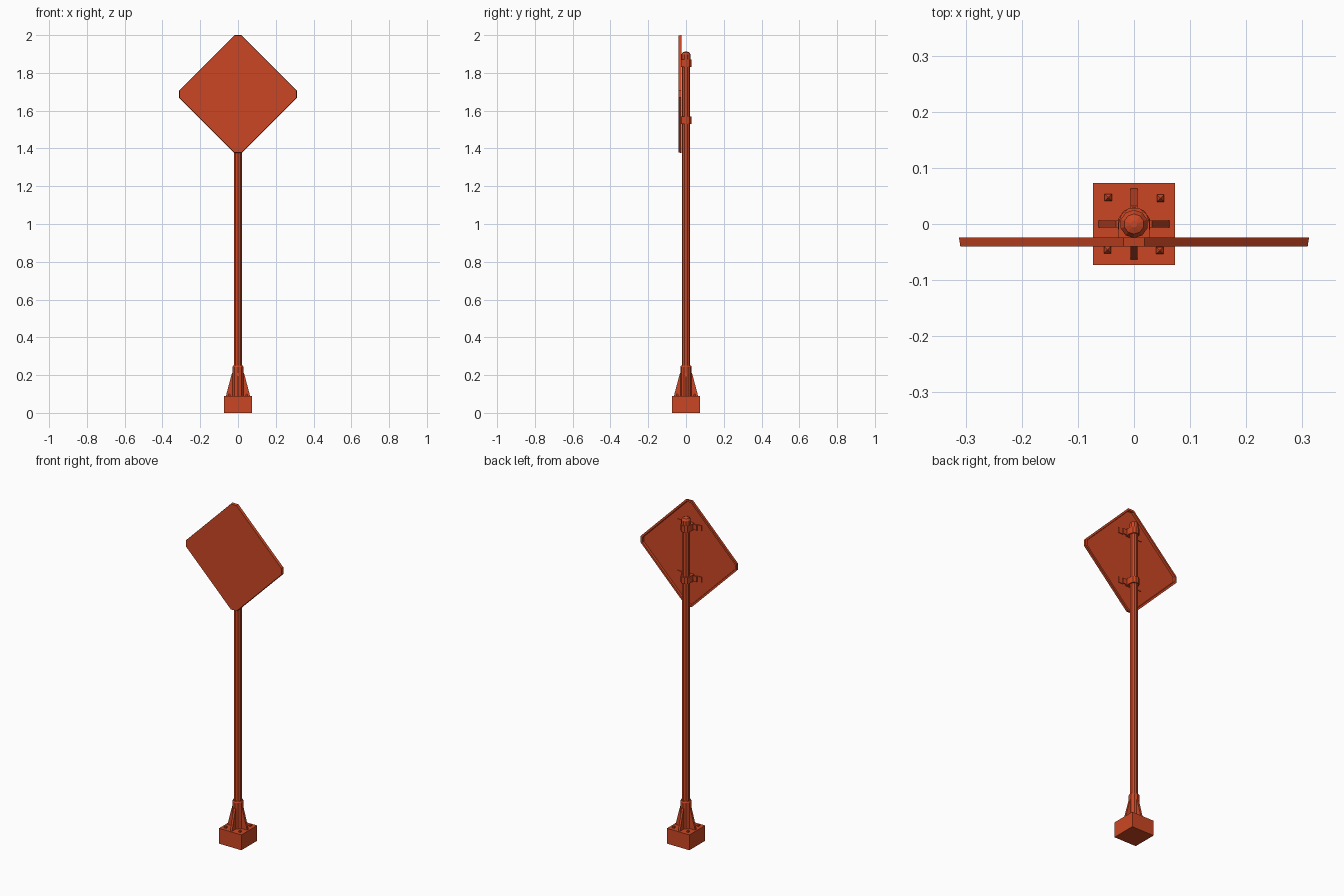
import bpy
import bmesh
import math
from mathutils import Matrix, Vector

old = bpy.data.objects.get("Cube")
if old:
    bpy.data.objects.remove(old, do_unlink=True)

COLOUR = (0.60, 0.062, 0.017, 1.0)
paint = bpy.data.materials.new("orange_red_paint")
paint.use_nodes = True
paint.diffuse_color = COLOUR
paint.node_tree.nodes["Principled BSDF"].inputs["Base Color"].default_value = COLOUR


def finish(bm, name):
    bmesh.ops.recalc_face_normals(bm, faces=bm.faces)
    mesh = bpy.data.meshes.new(name)
    bm.to_mesh(mesh)
    bm.free()
    mesh.materials.append(paint)
    obj = bpy.data.objects.new(name, mesh)
    bpy.context.collection.objects.link(obj)
    return obj


def prism(name, points, direction):
    """Closed outline of 3D points pushed along a direction."""
    bm = bmesh.new()
    face = bm.faces.new([bm.verts.new(p) for p in points])
    out = bmesh.ops.extrude_face_region(bm, geom=[face])
    moved = [v for v in out["geom"] if isinstance(v, bmesh.types.BMVert)]
    bmesh.ops.translate(bm, verts=moved, vec=Vector(direction))
    return finish(bm, name)


def lathe(name, profile, sides, centre=(0, 0)):
    """Stack of flat-sided rings given as (radius, z)."""
    bm = bmesh.new()
    rings = []
    for r, z in profile:
        ring = []
        for i in range(sides):
            a = math.tau * (i + 0.5) / sides
            ring.append(bm.verts.new((centre[0] + r * math.cos(a),
                                      centre[1] + r * math.sin(a), z)))
        rings.append(ring)
    for low, high in zip(rings, rings[1:]):
        for i in range(sides):
            j = (i + 1) % sides
            bm.faces.new((low[i], low[j], high[j], high[i]))
    bm.faces.new(rings[0])
    bm.faces.new(rings[-1])
    return finish(bm, name)


# Footing block
B = 0.073
prism("base_block", [(-B, -B, 0), (B, -B, 0), (B, B, 0), (-B, B, 0)], (0, 0, 0.09))

# Post, socket sleeve and domed cap
lathe("post", [(0.022, 0.09), (0.022, 1.88)], 10)
lathe("post_sleeve", [(0.03, 0.09), (0.03, 0.243), (0.027, 0.25)], 10)
lathe("post_cap", [(0.025, 1.87), (0.025, 1.897), (0.018, 1.908), (0.006, 1.913)], 10)

# Four sloping gussets and four anchor bolts
for i in range(4):
    turn = Matrix.Rotation(i * math.pi / 2, 4, "Z")
    outline = [(0.02, 0.09), (0.063, 0.09), (0.06, 0.105), (0.032, 0.21), (0.02, 0.21)]
    points = [turn @ Vector((x, -0.0065, z)) for x, z in outline]
    prism(f"gusset_{i + 1}", points, turn @ Vector((0, 0.013, 0)))
    spot = turn @ Vector((0.047, 0.046, 0))
    lathe(f"anchor_bolt_{i + 1}", [(0.009, 0.09), (0.009, 0.096), (0.001, 0.103)],
          4, (spot.x, spot.y))

# Diamond panel with clipped corners and a recessed back
H, C, MID = 0.312, 0.019, 1.688
corners = [(H, -C), (H, C), (C, H), (-C, H), (-H, C), (-H, -C), (-C, -H), (C, -H)]
bm = bmesh.new()
front = [bm.verts.new((x * 0.992, -0.04, MID + z * 0.992)) for x, z in corners]
back = [bm.verts.new((x, -0.024, MID + z)) for x, z in corners]
bm.faces.new(front)
for i in range(8):
    j = (i + 1) % 8
    bm.faces.new((front[i], front[j], back[j], back[i]))
back_face = bm.faces.new(back)
bmesh.ops.recalc_face_normals(bm, faces=bm.faces)
bmesh.ops.inset_region(bm, faces=[back_face], thickness=0.012)
bmesh.ops.inset_region(bm, faces=[back_face], thickness=0.002)
bmesh.ops.translate(bm, verts=back_face.verts, vec=(0, -0.012, 0))
finish(bm, "sign_panel")

# Clamps round the post, with stepped straps fixed to the panel
for label, z in (("lower", 1.53), ("upper", 1.832)):
    arc = [math.pi * i / 5 for i in range(6)]
    band = [(0.028 * math.cos(a), 0.03 * math.sin(a), z) for a in arc]
    band += [(-0.028, -0.036, z), (0.028, -0.036, z)]
    prism(f"{label}_clamp", band, (0, 0, 0.038))
    for side, s in (("left", 1), ("right", -1)):
        strap = [(0.02, -0.025), (0.05, -0.025), (0.053, -0.032), (0.078, -0.032),
                 (0.078, -0.037), (0.049, -0.037), (0.046, -0.029), (0.02, -0.029)]
        prism(f"{label}_{side}_strap", [(s * x, y, z + 0.003) for x, y in strap],
              (0, 0, 0.032))
